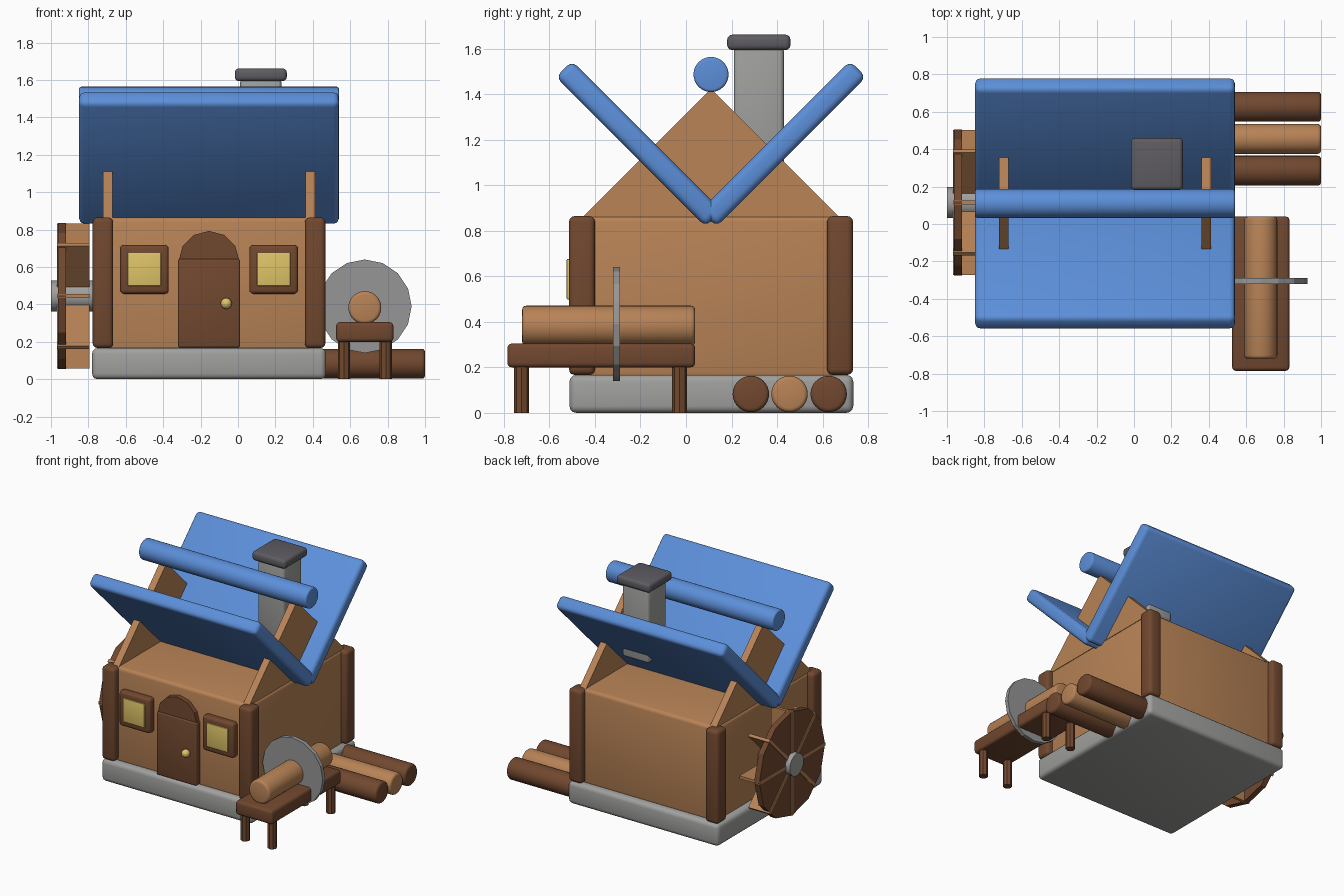
import bpy, bmesh, math
from mathutils import Vector

if "Cube" in bpy.data.objects:
    bpy.data.objects.remove(bpy.data.objects["Cube"])


def lin(c):
    return c / 12.92 if c <= 0.04045 else ((c + 0.055) / 1.055) ** 2.4


def material(name, r, g, b):
    m = bpy.data.materials.new(name)
    m.diffuse_color = (lin(r / 255), lin(g / 255), lin(b / 255), 1)
    m.use_nodes = True
    m.node_tree.nodes["Principled BSDF"].inputs["Base Color"].default_value = m.diffuse_color
    return m


TAN = material("tan wood", 184, 131, 86)
BROWN = material("dark wood", 113, 72, 47)
BLUE = material("blue roof", 92, 143, 217)
STONE = material("light stone", 160, 160, 158)
CAP = material("dark stone", 94, 92, 98)
STEEL = material("steel", 150, 150, 150)
GLASS = material("yellow glass", 222, 196, 104)


def finish(obj, name, mat, bevel=0.0, segments=3):
    """Name, colour, round and smooth a part."""
    obj.name = obj.data.name = name
    obj.data.materials.append(mat)
    bpy.ops.object.select_all(action='DESELECT')
    obj.select_set(True)
    bpy.context.view_layer.objects.active = obj
    if bevel:
        m = obj.modifiers.new("rounding", 'BEVEL')
        m.width, m.segments, m.limit_method = bevel, segments, 'ANGLE'
        m.angle_limit = math.radians(50)
        bpy.ops.object.modifier_apply(modifier=m.name)
        bpy.ops.object.shade_smooth_by_angle(angle=math.radians(35))
    return obj


def box(name, mat, x, y, z, bevel=0.0, rot_x=0.0):
    """Box from (min, max) ranges, turned about its centre."""
    r = (x, y, z)
    bpy.ops.mesh.primitive_cube_add(size=1, location=[(a + b) / 2 for a, b in r],
                                    rotation=(rot_x, 0, 0))
    obj = bpy.context.object
    obj.scale = [b - a for a, b in r]
    bpy.ops.object.transform_apply(location=False, rotation=False, scale=True)
    return finish(obj, name, mat, bevel)


def rod(name, mat, start, end, radius, sides=32, bevel=0.0, smooth=True):
    """Cylinder between two points."""
    a, b = Vector(start), Vector(end)
    bpy.ops.mesh.primitive_cylinder_add(vertices=sides, radius=radius, depth=(b - a).length,
                                        location=(a + b) / 2)
    obj = bpy.context.object
    obj.rotation_euler = (b - a).to_track_quat('Z', 'Y').to_euler()
    finish(obj, name, mat, bevel)
    if smooth:
        bpy.ops.object.shade_smooth_by_angle(angle=math.radians(35))
    return obj


CX, CY = -0.155, 0.11  # house centre

# House body
box("stone_base", STONE, (-0.78, 0.47), (-0.512, 0.735), (0, 0.167), 0.03)
box("walls", TAN, (-0.73, 0.42), (-0.465, 0.685), (0.15, 0.865), 0.025)
for sx in (-1, 1):
    for sy in (-1, 1):
        px, py = CX + sx * 0.567, CY + sy * 0.567
        box("corner_post", BROWN, (px - 0.055, px + 0.055), (py - 0.057, py + 0.057),
            (0.167, 0.865), 0.025)

# Triangular gables
for x0 in (-0.722, 0.36):
    bm = bmesh.new()
    face = bm.faces.new([bm.verts.new((x0, CY + y, z))
                         for y, z in ((-0.565, 0.86), (0.565, 0.86), (0, 1.425))])
    ext = bmesh.ops.extrude_face_region(bm, geom=[face])["geom"]
    bmesh.ops.translate(bm, vec=(0.052, 0, 0),
                        verts=[v for v in ext if isinstance(v, bmesh.types.BMVert)])
    bmesh.ops.recalc_face_normals(bm, faces=bm.faces)
    mesh = bpy.data.meshes.new("gable")
    bm.to_mesh(mesh)
    bm.free()
    gable = bpy.data.objects.new("gable", mesh)
    bpy.context.collection.objects.link(gable)
    finish(gable, "gable", TAN)

# Roof panels in a V, with the ridge roll above
for s in (-1, 1):
    cy, cz = CY + s * 0.3175, 1.1825
    box("roof_panel", BLUE, (-0.85, 0.54), (cy - 0.465, cy + 0.465), (cz - 0.05, cz + 0.05),
        0.03, rot_x=s * math.pi / 4)
rod("ridge_roll", BLUE, (-0.85, CY, 1.487), (0.54, CY, 1.487), 0.077, bevel=0.012)

# Chimney
box("chimney", STONE, (0.012, 0.232), (0.21, 0.43), (1.05, 1.61), 0.02)
box("chimney_cap", CAP, (-0.017, 0.261), (0.181, 0.459), (1.594, 1.662), 0.022)

# Door with arched top and knob
box("door", BROWN, (-0.321, 0.011), (-0.51, -0.44), (0.17, 0.642), 0.01)
rod("door_arch", BROWN, (CX, -0.50, 0.63), (CX, -0.44, 0.63), 0.163, sides=12, smooth=False)
bpy.ops.mesh.primitive_uv_sphere_add(segments=16, ring_count=8, radius=0.03,
                                     location=(-0.063, -0.53, 0.405))
finish(bpy.context.object, "door_knob", GLASS)
bpy.ops.object.shade_smooth()

# Windows
for s in (-1, 1):
    wx = CX + s * 0.346
    box("window_frame", BROWN, (wx - 0.13, wx + 0.13), (-0.515, -0.44), (0.457, 0.718), 0.02)
    box("window_glass", GLASS, (wx - 0.089, wx + 0.089), (-0.524, -0.50), (0.499, 0.676), 0.004)

# Water wheel: outer disc, eight paddles, hub
WZ = 0.445
rod("wheel_disc", BROWN, (-0.962, CY + 0.005, WZ), (-0.92, CY + 0.005, WZ), 0.39,
    sides=12, smooth=False)
for i in range(4):
    paddle = box("wheel_paddles", TAN, (-0.967, -0.795), (CY + 0.005 - 0.388, CY + 0.005 + 0.388),
                 (WZ - 0.011, WZ + 0.011), rot_x=i * math.pi / 4)
rod("wheel_hub", STONE, (-1.0, CY + 0.005, WZ), (-0.72, CY + 0.005, WZ), 0.083, sides=16)

# Saw bench with log and blade
box("bench_top", BROWN, (0.525, 0.831), (-0.785, 0.04), (0.2, 0.305), 0.02)
for x in (0.567, 0.79):
    for y in (-0.722, -0.028):
        rod("bench_leg", BROWN, (x, y, 0), (x, y, 0.22), 0.033, sides=8, smooth=False)
rod("bench_log", TAN, (0.678, -0.72, 0.383), (0.678, 0.04, 0.383), 0.088, bevel=0.018)
rod("saw_blade", STEEL, (0.678, -0.32, 0.39), (0.678, -0.29, 0.39), 0.25, sides=16, smooth=False)

# Log pile
for y, mat in ((0.285, BROWN), (0.455, TAN), (0.627, BROWN)):
    rod("pile_log", mat, (0.43, y, 0.083), (1.0, y, 0.083), 0.08, bevel=0.018)
